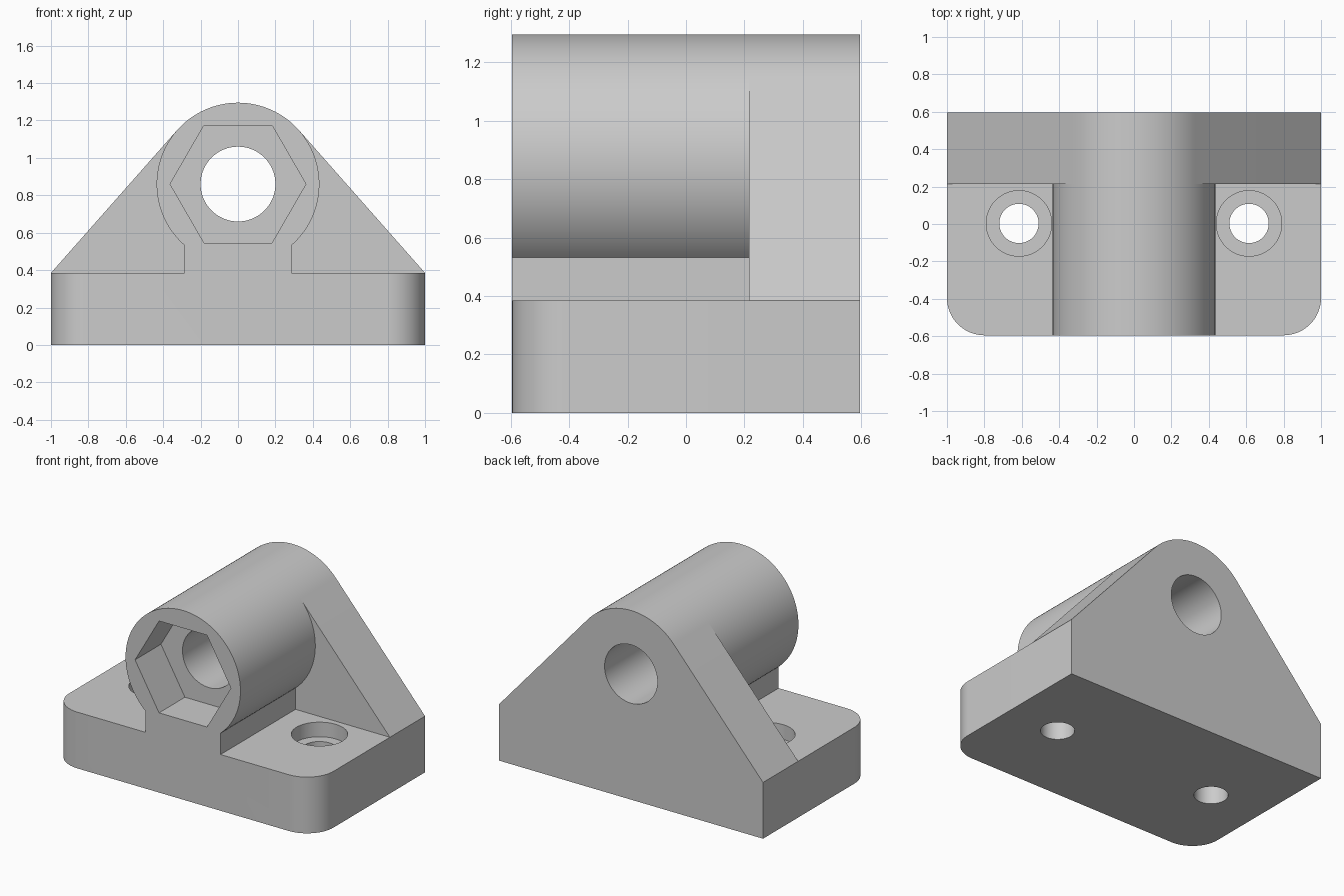
import bpy
import bmesh
import math
from mathutils import Matrix, Vector

if "Cube" in bpy.data.objects:
    bpy.data.objects.remove(bpy.data.objects["Cube"], do_unlink=True)

FRONT, BACK, RIB_FRONT = -0.595, 0.595, 0.215
BASE_TOP = 0.385
AXIS_Z, BARREL_R = 0.86, 0.435
POST_X = 0.285

grey = bpy.data.materials.new("light grey")
grey.use_nodes = True
colour = (0.6, 0.6, 0.6, 1)
grey.diffuse_color = colour
grey.node_tree.nodes["Principled BSDF"].inputs["Base Color"].default_value = colour


def new_object(name, bm):
    bmesh.ops.recalc_face_normals(bm, faces=bm.faces)
    mesh = bpy.data.meshes.new(name)
    bm.to_mesh(mesh)
    bm.free()
    mesh.materials.append(grey)
    obj = bpy.data.objects.new(name, mesh)
    bpy.context.collection.objects.link(obj)
    return obj


def extrude_profile(points, y0, y1):
    """Extrude an (x, z) outline along y."""
    bm = bmesh.new()
    face = bm.faces.new([bm.verts.new((x, y0, z)) for x, z in points])
    moved = bmesh.ops.extrude_face_region(bm, geom=[face], use_keep_orig=True)["geom"]
    verts = [v for v in moved if isinstance(v, bmesh.types.BMVert)]
    bmesh.ops.translate(bm, verts=verts, vec=(0, y1 - y0, 0))
    return bm


def arc(start, end, steps):
    """Points on the barrel circle, leaving out the last one."""
    span = (end - start) / steps
    return [(BARREL_R * math.cos(start + i * span),
             AXIS_Z + BARREL_R * math.sin(start + i * span)) for i in range(steps)]


def upright_cylinder(name, x, y, z0, z1, radius):
    bm = bmesh.new()
    bmesh.ops.create_cone(bm, cap_ends=True, segments=64, radius1=radius, radius2=radius,
                          depth=z1 - z0, matrix=Matrix.Translation((x, y, (z0 + z1) / 2)))
    return new_object(name, bm)


def boolean(target, tool, operation):
    tool.hide_render = True
    mod = target.modifiers.new(operation.lower(), 'BOOLEAN')
    mod.operation, mod.solver, mod.object = operation, 'EXACT', tool
    bpy.ops.object.select_all(action='DESELECT')
    bpy.context.view_layer.objects.active = target
    target.select_set(True)
    bpy.ops.object.modifier_apply(modifier=mod.name)
    bpy.data.objects.remove(tool, do_unlink=True)


# Angles where the post meets the barrel and where the sloping rib is tangent to it
low = -math.acos(POST_X / BARREL_R)
corner = Vector((1, BASE_TOP - AXIS_Z))
tangent = math.acos(BARREL_R / corner.length) + math.atan2(corner.y, corner.x)
crown = arc(tangent, math.pi - tangent, 40)

# Base, post and barrel in one keyhole outline
low_z = AXIS_Z + BARREL_R * math.sin(low)
outline = [(-1, 0), (1, 0), (1, BASE_TOP), (POST_X, BASE_TOP)]
outline += arc(low, tangent, 36) + crown + arc(math.pi - tangent, math.pi - low, 36)
outline += [(-POST_X, low_z), (-POST_X, BASE_TOP), (-1, BASE_TOP)]
bm = extrude_profile(outline, FRONT, RIB_FRONT)

# Rounded front corners of the base
corners = [e for e in bm.edges
           if all(abs(v.co.x) > 0.99 and v.co.y < FRONT + 0.01 for v in e.verts)
           and abs(e.verts[0].co.z - e.verts[1].co.z) > 0.1]
bmesh.ops.bevel(bm, geom=corners, offset=0.2, segments=16, profile=0.5, affect='EDGES')
bracket = new_object("bearing_bracket", bm)

# Triangular back rib
rib_outline = [(-1, 0), (1, 0), (1, BASE_TOP)] + crown
rib_outline += arc(math.pi - tangent, math.pi, 2)[:1] + [(-1, BASE_TOP)]
rib = new_object("back_rib", extrude_profile(rib_outline, RIB_FRONT, BACK))
boolean(bracket, rib, 'UNION')

# Through bore and hexagonal nut pocket
for name, sides, radius, y1 in (("bore", 64, 0.2, 0.8), ("nut_pocket", 6, 0.363, -0.315)):
    ring = [(radius * math.cos(math.tau * i / sides),
             AXIS_Z + radius * math.sin(math.tau * i / sides)) for i in range(sides)]
    boolean(bracket, new_object(name, extrude_profile(ring, -0.8, y1)), 'DIFFERENCE')

# Counterbored mounting holes
for x in (-0.615, 0.615):
    boolean(bracket, upright_cylinder("screw_hole", x, 0.003, -0.2, 0.6, 0.105), 'DIFFERENCE')
    boolean(bracket, upright_cylinder("counterbore", x, 0.003, BASE_TOP - 0.1, 0.5, 0.175),
            'DIFFERENCE')

# Remove seams between flush faces, then smooth the curved walls
bm = bmesh.new()
bm.from_mesh(bracket.data)
bmesh.ops.remove_doubles(bm, verts=bm.verts, dist=0.0001)
bmesh.ops.dissolve_limit(bm, angle_limit=math.radians(0.2), verts=bm.verts, edges=bm.edges)
bm.to_mesh(bracket.data)
bm.free()
bpy.ops.object.shade_smooth_by_angle(angle=math.radians(25))
